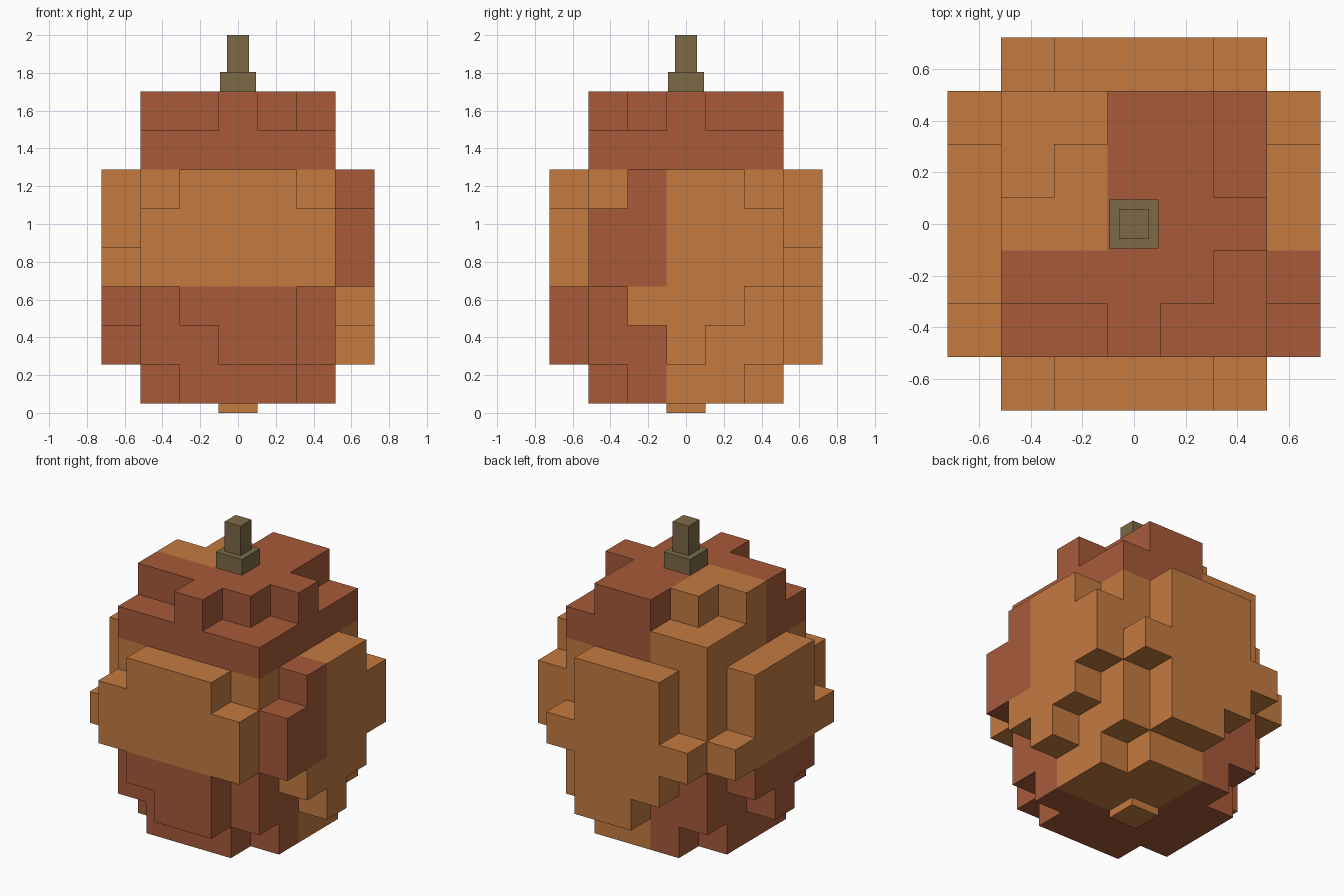
import bpy, bmesh
from mathutils import Vector

if "Cube" in bpy.data.objects:
    bpy.data.objects.remove(bpy.data.objects["Cube"])

U = 0.2063        # block size
BASE = 0.05       # height of the lowest full layer


def material(name, rgb):
    def lin(c):
        c /= 255
        return c / 12.92 if c <= 0.04045 else ((c + 0.055) / 1.055) ** 2.4
    m = bpy.data.materials.new(name)
    m.diffuse_color = (*[lin(c) for c in rgb], 1)
    m.use_nodes = True
    m.node_tree.nodes["Principled BSDF"].inputs["Base Color"].default_value = m.diffuse_color
    return m


ORANGE, RUST = 0, 1
skin = [material("orange", (196, 122, 64)), material("rust", (167, 90, 58))]
olive = material("olive_brown", (124, 106, 70))

# Body: a 5 x 5 column of blocks, eight layers high, with cut corners at both ends
top_gaps = {(-2, 2), (-1, 2), (-2, 1), (2, 2), (2, 1), (2, -1), (2, -2),
            (1, -2), (-2, -2), (-1, -2)}


def body_colour(x, y, k):
    if k >= 6:
        return ORANGE if x < 0 and y >= 0 else RUST
    if k >= 3:
        return ORANGE
    return ORANGE if x >= 0 and y >= 0 else RUST


body = {}
for k in range(8):
    for x in range(-2, 3):
        for y in range(-2, 3):
            if k == 7 and (x, y) in top_gaps:
                continue
            if k == 0 and abs(x) == 2 and abs(y) == 2:
                continue
            body[x, y, k] = body_colour(x, y, k)

# Bulging side panels: first and last block of each row, from layer 1 to layer 5
panels = {
    "front_panel": [(0, 1), (-1, 1), (-2, 2), (-2, 2), (-1, 1)],
    "back_panel": [(0, 1), (-1, 1), (-2, 2), (-1, 1), (-1, 1)],
    "left_panel": [(0, 0), (-1, 1), (-2, 2), (-1, 1), (-1, 1)],
    "right_panel": [(0, 0), (-1, 1), (-2, 2), (-2, 2), (-1, 1)],
}


def panel_cell(name, t, k):
    if name == "front_panel":
        return (t, -3, k), ORANGE if k >= 3 else RUST
    if name == "back_panel":
        return (t, 3, k), ORANGE
    if name == "left_panel":
        return (-3, t, k), ORANGE if k >= 3 else RUST
    return (3, t, k), RUST if k >= 3 and t < 0 else ORANGE


parts = {"body": body}
for name, rows in panels.items():
    parts[name] = dict(panel_cell(name, t, k)
                       for k, (lo, hi) in enumerate(rows, 1)
                       for t in range(lo, hi + 1))
filled = set().union(*parts.values())


def build_blocks(name, cells):
    """Make the outward faces of a set of blocks and merge the flat areas."""
    bm = bmesh.new()
    for (x, y, k), colour in cells.items():
        centre = Vector((x * U, y * U, BASE + (k + 0.5) * U))
        for axis in range(3):
            for s in (-1, 1):
                near = [x, y, k]
                near[axis] += s
                if tuple(near) in filled:
                    continue
                n, a, b = Vector(), Vector(), Vector()
                n[axis] = s * U / 2
                a[(axis + 1) % 3] = U / 2
                b[(axis + 2) % 3] = s * U / 2
                face = bm.faces.new([bm.verts.new(centre + n + p) for p in
                                     (-a - b, a - b, a + b, -a + b)])
                face.material_index = colour
    bmesh.ops.remove_doubles(bm, verts=bm.verts[:], dist=0.001)
    bmesh.ops.dissolve_limit(bm, angle_limit=0.01, verts=bm.verts[:],
                             edges=bm.edges[:], delimit={'MATERIAL'})
    mesh = bpy.data.meshes.new(name)
    bm.to_mesh(mesh)
    bm.free()
    for m in skin:
        mesh.materials.append(m)
    bpy.context.collection.objects.link(bpy.data.objects.new(name, mesh))


for name, cells in parts.items():
    build_blocks(name, cells)


def box(name, half, z0, z1, mat):
    bpy.ops.mesh.primitive_cube_add(size=1, location=(0, 0, (z0 + z1) / 2))
    ob = bpy.context.object
    ob.name = name
    ob.scale = (2 * half, 2 * half, z1 - z0)
    ob.data.materials.append(mat)


# Bottom nub and two-step stem
box("bottom_nub", U / 2, 0, BASE, skin[ORANGE])
box("stem_base", 0.095, 1.70, 1.805, olive)
box("stem_top", 0.058, 1.805, 2.0, olive)
